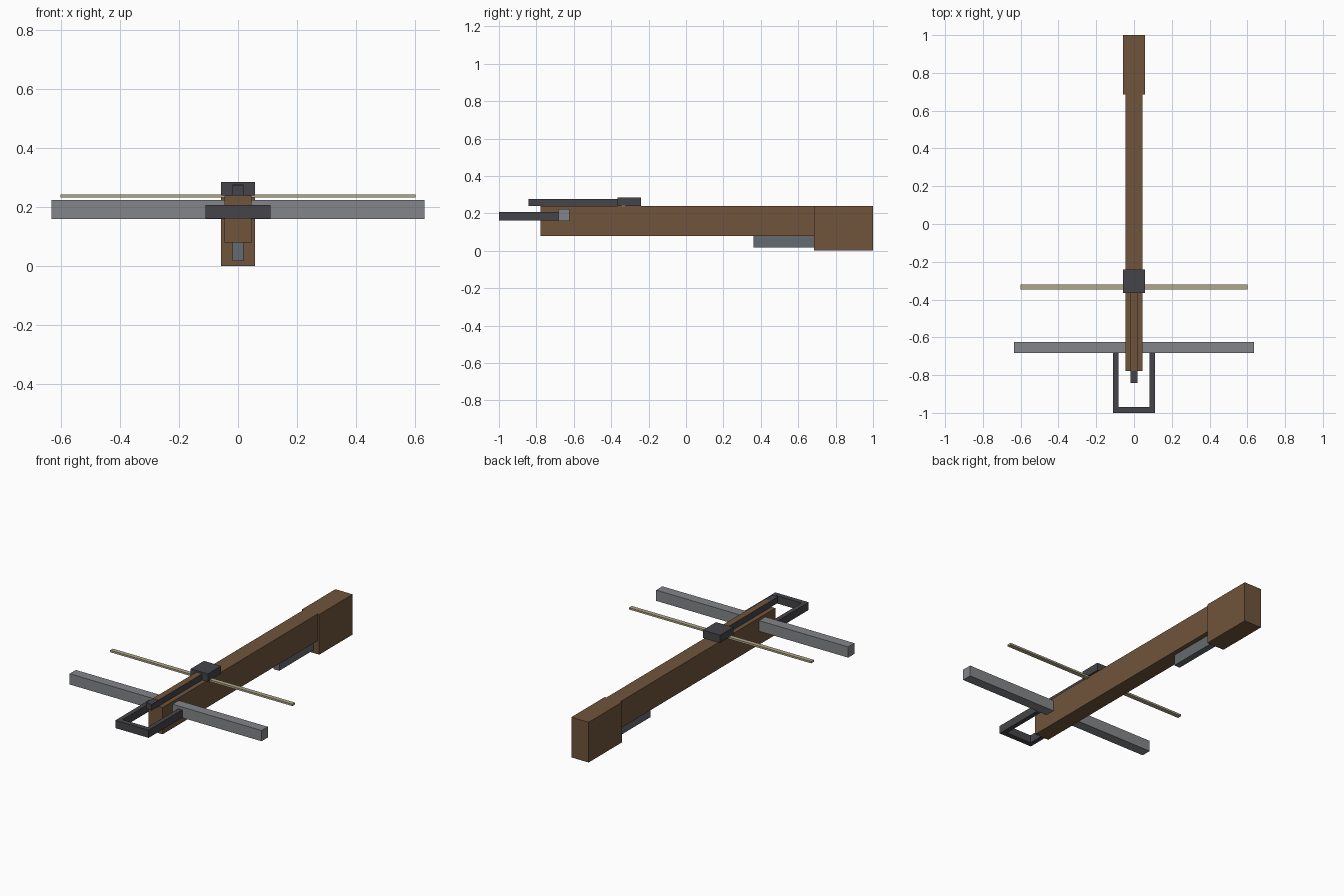
import bpy
import bmesh
from mathutils import Vector

default = bpy.data.objects.get("Cube")
if default:
    bpy.data.objects.remove(default, do_unlink=True)


def make_material(name, rgb):
    mat = bpy.data.materials.new(name)
    mat.use_nodes = True
    colour = (*rgb, 1.0)
    mat.diffuse_color = colour
    mat.node_tree.nodes["Principled BSDF"].inputs["Base Color"].default_value = colour
    return mat


wood = make_material("brown wood", (0.16, 0.09, 0.045))
iron = make_material("dark iron", (0.06, 0.06, 0.068))
steel = make_material("grey steel", (0.23, 0.235, 0.25))
lever_steel = make_material("blue grey steel", (0.13, 0.145, 0.16))
cord = make_material("pale cord", (0.44, 0.39, 0.25))


def add_object(name, bm, mat):
    mesh = bpy.data.meshes.new(name)
    bm.normal_update()
    bm.to_mesh(mesh)
    bm.free()
    mesh.materials.append(mat)
    obj = bpy.data.objects.new(name, mesh)
    bpy.context.collection.objects.link(obj)
    return obj


def box(name, half_width, ys, zs, mat):
    """Box centred on x = 0, given its y and z ranges."""
    bm = bmesh.new()
    bmesh.ops.create_cube(bm, size=1)
    for v in bm.verts:
        v.co = Vector((v.co.x * 2 * half_width,
                       ys[0] + (v.co.y + 0.5) * (ys[1] - ys[0]),
                       zs[0] + (v.co.z + 0.5) * (zs[1] - zs[0])))
    return add_object(name, bm, mat)


# Wooden stock and butt
box("stock", 0.046, (-0.777, 0.685), (0.08, 0.24), wood)
box("butt", 0.057, (0.685, 1.0), (0.0, 0.24), wood)

# Bolt rail with its wooden top
box("bolt_rail", 0.019, (-0.841, -0.3), (0.24, 0.276), iron)
box("rail_top", 0.019, (-0.777, -0.3), (0.276, 0.277), wood)

# Latch, string, bow and trigger
box("latch", 0.057, (-0.365, -0.24), (0.24, 0.286), iron)
box("bow_string", 0.602, (-0.347, -0.321), (0.233, 0.244), cord)
box("bow_limbs", 0.634, (-0.683, -0.624), (0.16, 0.224), steel)
box("trigger_lever", 0.019, (0.362, 0.69), (0.017, 0.08), lever_steel)

# Foot stirrup: U-shaped outline extruded upwards
right_half = [(0.11, -0.68), (0.11, -1.0)]
inner_half = [(0.083, -0.97), (0.083, -0.68)]
outline = (right_half + [(-x, y) for x, y in reversed(right_half)]
           + [(-x, y) for x, y in reversed(inner_half)] + inner_half)
bm = bmesh.new()
face = bm.faces.new([bm.verts.new((x, y, 0.161)) for x, y in outline])
result = bmesh.ops.extrude_face_region(bm, geom=[face])
top = [g for g in result["geom"] if isinstance(g, bmesh.types.BMVert)]
bmesh.ops.translate(bm, verts=top, vec=(0, 0, 0.046))
bmesh.ops.recalc_face_normals(bm, faces=bm.faces)
add_object("foot_stirrup", bm, iron)
